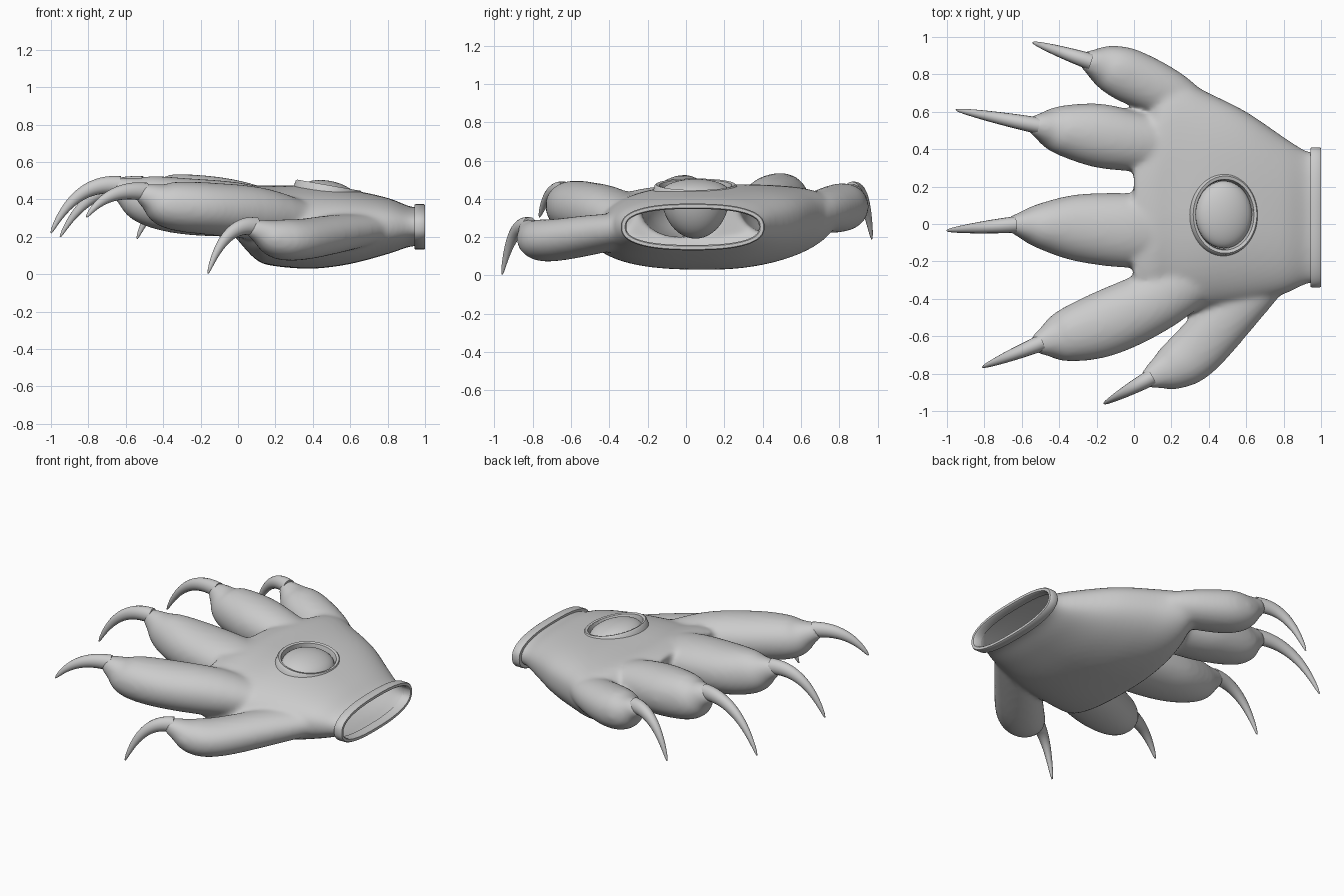
import bpy, bmesh
from math import cos, sin, pi, radians
from mathutils import Vector, Matrix

if "Cube" in bpy.data.objects:
    bpy.data.objects.remove(bpy.data.objects["Cube"])

UP = Vector((0, 0, 1))


def spow(v, p):
    return (1 if v >= 0 else -1) * abs(v) ** p


def resample(pts, n):
    """Catmull-Rom through tuples of any length."""
    out = []
    for i in range(len(pts) - 1):
        a, b = pts[max(i - 1, 0)], pts[i]
        c, d = pts[i + 1], pts[min(i + 2, len(pts) - 1)]
        for k in range(n):
            t = k / n
            out.append(tuple(0.5 * (2 * q + (r - p) * t + (2 * p - 5 * q + 4 * r - s) * t * t
                                    + (3 * q - p - 3 * r + s) * t ** 3)
                             for p, q, r, s in zip(a, b, c, d)))
    return out + [tuple(pts[-1])]


def loft(bm, secs, sides=32, power=2.0, axis=None, closed=False):
    """Skin superellipse sections (x, y, z, half width, half height[, tilt])."""
    rings = []
    for i, s in enumerate(secs):
        c = Vector(s[:3])
        tilt = s[5] if len(s) > 5 else 0
        a, b = Vector(secs[max(i - 1, 0)][:3]), Vector(secs[min(i + 1, len(secs) - 1)][:3])
        t = axis or (b - a).normalized()
        side = t.cross(UP).normalized()
        up = side.cross(t)
        ring = []
        for k in range(sides):
            ang = 2 * pi * k / sides
            u, v = spow(cos(ang), 2 / power), spow(sin(ang), 2 / power)
            lift = tilt * u * abs(u) * (1 if u > 0 else .5)
            ring.append(bm.verts.new(c + side * u * s[3] + up * (v * s[4] + lift)))
        rings.append(ring)
    pairs = list(zip(rings, rings[1:]))
    if closed:
        pairs.append((rings[-1], rings[0]))
    else:
        bm.faces.new(rings[0])
        bm.faces.new(rings[-1])
    for r, q in pairs:
        for k in range(sides):
            j = (k + 1) % sides
            bm.faces.new((r[k], r[j], q[j], q[k]))


def finish(name, bm, angle=40):
    bmesh.ops.recalc_face_normals(bm, faces=bm.faces[:])
    me = bpy.data.meshes.new(name)
    bm.to_mesh(me)
    bm.free()
    ob = bpy.data.objects.new(name, me)
    bpy.context.collection.objects.link(ob)
    bpy.ops.object.select_all(action='DESELECT')
    ob.select_set(True)
    bpy.context.view_layer.objects.active = ob
    bpy.ops.object.shade_smooth_by_angle(angle=radians(angle))
    return ob


# Fingers: centre x, y, z, half width, half height from root to tip
fingers = {
    "little": [(.42, .52, .3, .1, .06), (.2, .685, .33, .13, .105), (-.02, .79, .35, .145, .125),
               (-.14, .838, .37, .122, .115), (-.27, .88, .44, .044, .044)],
    "ring": [(.24, .41, .33, .14, .1), (0, .44, .36, .16, .14), (-.2, .475, .38, .17, .15),
             (-.4, .505, .4, .13, .135), (-.55, .533, .475, .045, .05)],
    "middle": [(.24, -.03, .32, .17, .11), (0, -.035, .345, .2, .145), (-.3, -.02, .365, .18, .15),
               (-.5, -.01, .4, .123, .13), (-.67, 0, .475, .038, .045)],
    "index": [(.48, -.18, .26, .12, .07), (.15, -.39, .32, .165, .135), (-.15, -.53, .35, .176, .14),
              (-.37, -.6, .37, .14, .125), (-.53, -.645, .44, .048, .045)],
    "thumb": [(.82, -.15, .26, .12, .07), (.55, -.44, .22, .142, .1), (.33, -.68, .185, .147, .11),
              (.21, -.765, .19, .125, .105), (.06, -.835, .255, .047, .042)],
}
# Claw tips, in the same order
tips = [(-.54, .97, .19), (-.95, .61, .2), (-1, -.035, .22), (-.81, -.765, .305), (-.16, -.96, .005)]

# Palm and fingers, blended into one skin
bm = bmesh.new()
palm = [(.98, .035, .255, .352, .105, 0), (.92, .035, .255, .356, .107, 0), (.8, .045, .258, .42, .15, .01),
        (.6, .085, .253, .515, .198, .04), (.4, .12, .252, .58, .222, .055), (.2, .145, .258, .645, .215, .06),
        (.1, .07, .275, .59, .2, .04), (.0, 0, .32, .43, .14, .02)]
loft(bm, resample(palm, 5), 64, 2.4, Vector((-1, 0, 0)))
for secs in fingers.values():
    a, b = secs[-2:]
    taper = tuple(p + (q - p) * .6 for p, q in zip(a, b))
    loft(bm, resample(secs[:-1] + [taper, b], 5), 32, 2.1)
rough = finish("hand_blend", bm)
m = rough.modifiers.new("blend", 'REMESH')
m.mode, m.voxel_size = 'VOXEL', .014
m = rough.modifiers.new("relax", 'SMOOTH')
m.factor, m.iterations = .5, 14
ev = rough.evaluated_get(bpy.context.evaluated_depsgraph_get())
skin = bpy.data.meshes.new_from_object(ev)
bpy.data.objects.remove(rough)
bm = bmesh.new()
bm.from_mesh(skin)


# Open the wrist and the socket on the back of the hand
def is_hole(c):
    socket = ((c.x - .485) / .16) ** 2 + ((c.y - .05) / .195) ** 2 < 1
    return c.x > .955 or (c.z > .3 and socket)


bmesh.ops.delete(bm, geom=[f for f in bm.faces if is_hole(f.calc_center_median())], context='FACES')
finish("hand", bm, 60)

# Claws, staying thick until near the tip
for (name, s), tip in zip(fingers.items(), tips):
    end, before, tip = Vector(s[-1][:3]), Vector(s[-2][:3]), Vector(tip)
    flat = Vector((end.x - before.x, end.y - before.y, 0)).normalized()
    base = end - flat * .04
    ctrl = base.lerp(tip, .64)
    ctrl.z = base.z + .03
    secs = []
    for i in range(21):
        t = (i / 20) ** .8
        p = base * (1 - t) ** 2 + ctrl * 2 * t * (1 - t) + tip * t * t
        r = .046 * (1 - t ** 1.5) ** .6 * (1 - .35 * t) + .004
        secs.append((*p, r * .88, r))
    bm = bmesh.new()
    loft(bm, secs, 16)
    finish(name + "_claw", bm)

# Wrist cuff band
bm = bmesh.new()
cuff = [(x, .035, .253, .375 - d, .122 - d)
        for x, d in ((.945, .003), (.952, 0), (.993, 0), (1, .005), (1, .022), (.992, .028), (.945, .028))]
loft(bm, cuff, 64, 2.5, Vector((-1, 0, 0)), closed=True)
finish("wrist_cuff", bm)

# Oval setting around the round inlay
bm = bmesh.new()
prof = [(1.04, -.035), (1.0, .002), (.96, .01), (.88, .006), (.86, -.01), (.84, -.045)]
rings = [[bm.verts.new((.18 * r * cos(k * pi / 32), .215 * r * sin(k * pi / 32), z)) for k in range(64)]
         for r, z in prof]
for a, b in zip(rings, rings[1:]):
    for k in range(64):
        j = (k + 1) % 64
        bm.faces.new((a[k], a[j], b[j], b[k]))
ring = finish("inlay_setting", bm)
ring.location = (.485, .05, .466)
ring.rotation_euler = (0, radians(10), 0)

# Round inlay: shallow dome on top, deep bowl visible inside the hollow hand
bm = bmesh.new()
bmesh.ops.create_uvsphere(bm, u_segments=48, v_segments=24, radius=1)
for v in bm.verts:
    v.co.x *= .152
    v.co.y *= .18
    v.co.z *= .07 if v.co.z > 0 else .24
tilt = Matrix.Translation((.48, .05, .43)) @ Matrix.Rotation(radians(10), 4, 'Y')
bmesh.ops.transform(bm, verts=bm.verts[:], matrix=tilt)
finish("inlay", bm)
